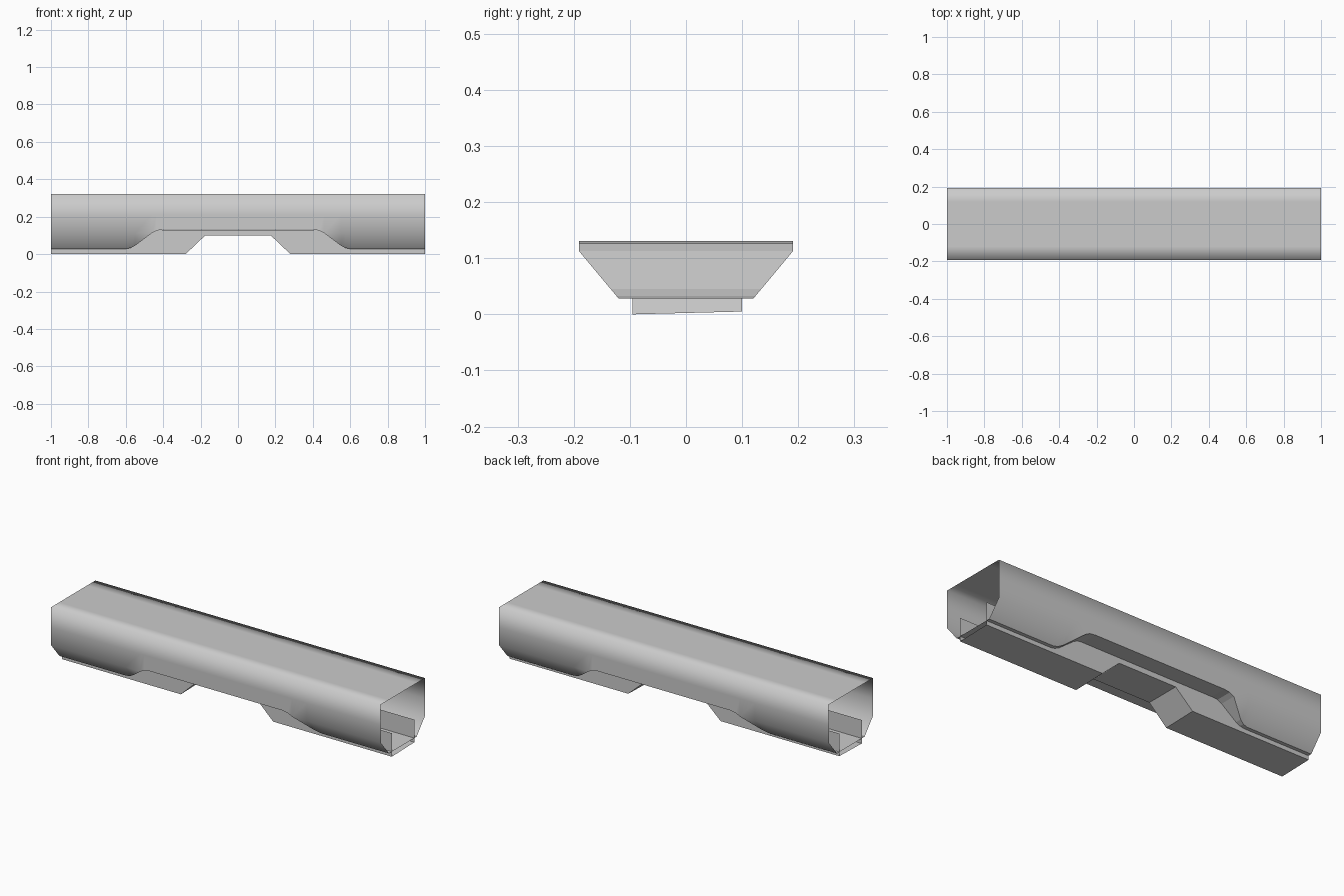
import bpy
import bmesh
from math import radians

cube = bpy.data.objects.get("Cube")
if cube:
    bpy.data.objects.remove(cube, do_unlink=True)

grey = bpy.data.materials.new("plain grey")
grey.use_nodes = True
colour = (0.6, 0.6, 0.6, 1)
grey.diffuse_color = colour
grey.node_tree.nodes["Principled BSDF"].inputs["Base Color"].default_value = colour

HALF_LENGTH = 1.0
TOP = 0.322
KINK_Z, KINK_Y = 0.113, 0.191
BASE_Z, BASE_Y = 0.028, 0.12


def mirrored(half):
    """Stations given for x > 0, from the end inwards, as a full run along x."""
    return [(-x, z) for x, z in half] + [(x, z) for x, z in reversed(half)]


def loft(name, sections, smooth_angle=None):
    """Open sheet through a row of cross-sections."""
    bm = bmesh.new()
    rows = [[bm.verts.new(p) for p in section] for section in sections]
    for a, b in zip(rows, rows[1:]):
        for i in range(len(a) - 1):
            bm.faces.new((a[i], b[i], b[i + 1], a[i + 1]))
    bmesh.ops.remove_doubles(bm, verts=bm.verts, dist=0.0001)
    mesh = bpy.data.meshes.new(name)
    bm.to_mesh(mesh)
    bm.free()
    mesh.materials.append(grey)
    obj = bpy.data.objects.new(name, mesh)
    bpy.context.collection.objects.link(obj)
    if smooth_angle:
        bpy.ops.object.select_all(action='DESELECT')
        bpy.context.view_layer.objects.active = obj
        obj.select_set(True)
        bpy.ops.object.shade_smooth_by_angle(angle=radians(smooth_angle))
    return obj


def half_width(z):
    t = min((z - BASE_Z) / (KINK_Z - BASE_Z), 1)
    return BASE_Y + t * (KINK_Y - BASE_Y)


# Arched underside line shared by the shell and the floor
arch = mirrored([(HALF_LENGTH, BASE_Z), (0.6, BASE_Z), (0.575, 0.033), (0.55, 0.045),
                 (0.46, KINK_Z), (0.435, 0.126), (0.4, 0.131)])


# Outer shell: lower chamfer, side walls and flat roof, open at both ends
def shell_section(x, z):
    side = [(half_width(z), z), (KINK_Y, max(z, KINK_Z)), (KINK_Y, 0.21),
            (0.192, TOP), (0.12, TOP)]
    return [(x, -y, h) for y, h in side] + [(x, y, h) for y, h in reversed(side)]


loft("outer_shell", [shell_section(x, z) for x, z in arch], 120)

# Arched floor closing the underside of the shell
loft("arched_floor", [[(x, half_width(z), z), (x, -half_width(z), z)] for x, z in arch])

# Keel channel: two upright walls and a stepped bottom, open at the ends
keel_line = mirrored([(HALF_LENGTH, 0), (0.28, 0), (0.175, 0.1)])
loft("keel_channel", [[(x, 0.1, 0.129), (x, 0.1, max(z, 0.005)),
                       (x, -0.095, z), (x, -0.095, 0.129)] for x, z in keel_line])
